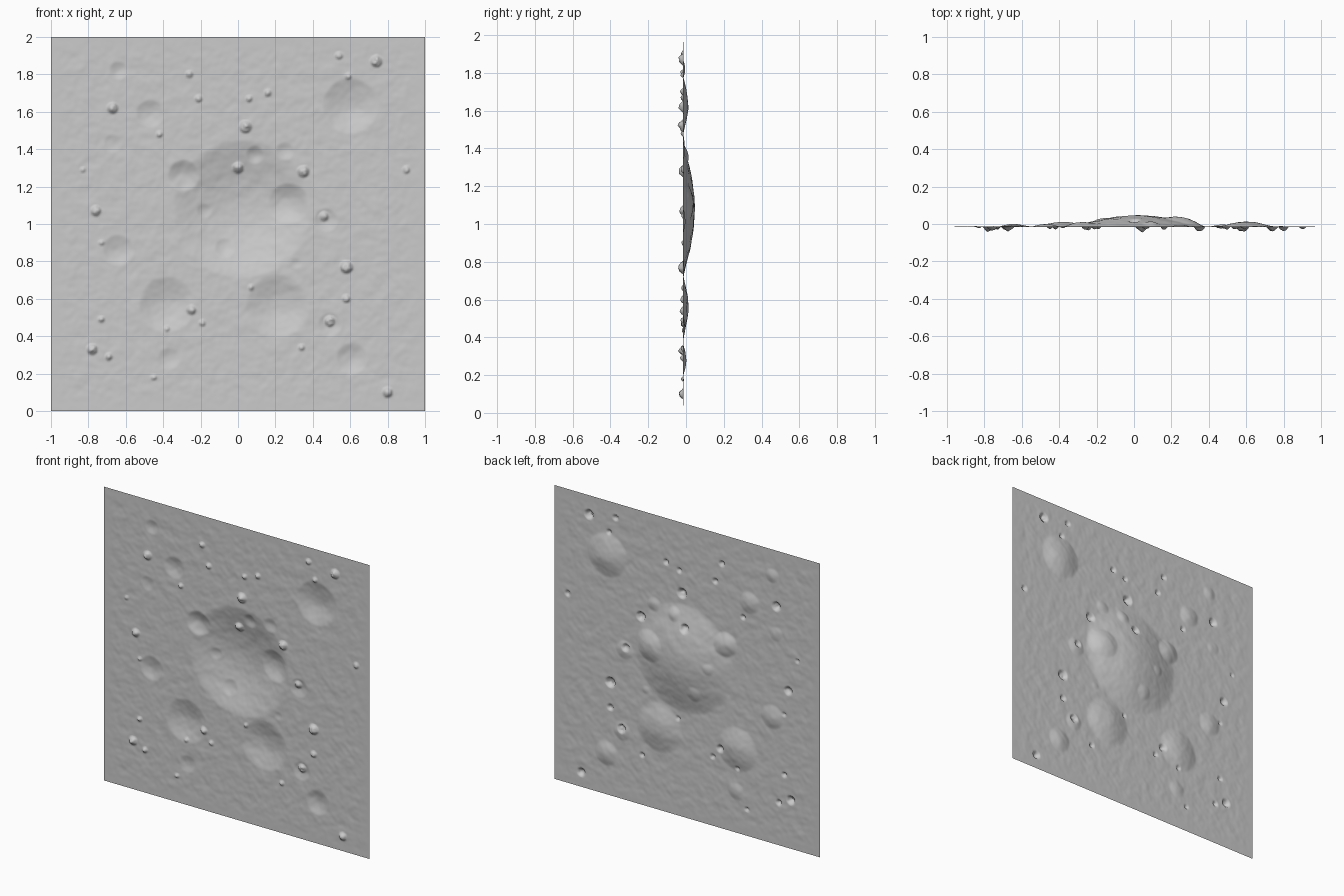
import bpy, bmesh, math
from mathutils import Vector, noise

BASE = -0.014   # y of the undisturbed sheet
N = 256

# Pressed-in bowls: x, z, radius, depth (towards +y)
bowls = [
    (0.02, 1.08, 0.37, 0.060), (0.60, 1.63, 0.15, 0.026), (-0.38, 0.57, 0.15, 0.024),
    (0.21, 0.56, 0.17, 0.026), (-0.29, 1.26, 0.085, 0.022), (0.27, 1.11, 0.11, 0.024),
    (-0.64, 0.86, 0.085, 0.014), (-0.47, 1.59, 0.075, 0.014), (0.61, 0.28, 0.085, 0.015),
    (-0.64, 1.82, 0.05, 0.010), (-0.67, 1.43, 0.05, 0.007), (-0.37, 0.28, 0.06, 0.009),
    (0.09, 1.37, 0.05, 0.011), (0.25, 1.39, 0.05, 0.008), (0.49, 0.46, 0.065, 0.010),
    (0.47, 1.02, 0.065, 0.012), (-0.07, 0.87, 0.055, 0.007), (-0.18, 1.07, 0.04, 0.006),
    (0.31, 0.79, 0.03, 0.004),
]

# Small stones standing proud: x, z, radius (towards -y)
stones = [
    (-0.67, 1.62, 0.030), (0.04, 1.52, 0.034), (0.35, 1.28, 0.032), (-0.76, 1.07, 0.028),
    (0.58, 0.77, 0.035), (0.74, 1.87, 0.032), (0.54, 1.90, 0.020), (-0.78, 0.33, 0.030),
    (0.80, 0.10, 0.028), (0.49, 0.48, 0.030), (0.00, 1.30, 0.030), (0.46, 1.04, 0.026),
    (0.59, 1.79, 0.018), (-0.25, 0.54, 0.026), (0.90, 1.29, 0.020), (-0.83, 1.29, 0.015),
    (0.16, 1.70, 0.020), (0.06, 1.67, 0.018), (-0.26, 1.80, 0.020), (-0.21, 1.67, 0.020),
    (-0.42, 1.48, 0.018), (-0.73, 0.90, 0.015), (-0.73, 0.49, 0.018), (0.58, 0.60, 0.022),
    (-0.38, 0.44, 0.016), (-0.19, 0.47, 0.018), (0.07, 0.66, 0.016), (-0.69, 0.29, 0.020),
    (-0.45, 0.18, 0.016), (0.34, 0.34, 0.018),
]


def height(x, z):
    p = Vector((x, z, 0))
    y = 0.0022 * noise.noise(p * 14) + 0.0012 * noise.noise(p * 32)
    y *= min(1, (1 - abs(x)) * 10, (1 - abs(z - 1)) * 10)
    for cx, cz, r, depth in bowls:
        d = ((x - cx) ** 2 + (z - cz) ** 2) / (r * r)
        if d < 1:
            y += depth * (1 - d) ** 1.4
    for cx, cz, r in stones:
        d = ((x - cx) ** 2 + (z - cz) ** 2) / (r * r)
        if d < 1:
            lump = 1 + 0.5 * noise.noise(p * 60)
            y -= 0.75 * r * lump * (1 - d) ** 0.9
    return y


# Upright square sheet, sculpted vertex by vertex
bm = bmesh.new()
bmesh.ops.create_grid(bm, x_segments=N, y_segments=N, size=1)
for v in bm.verts:
    x, z = v.co.x, v.co.y + 1
    v.co = (x, BASE + height(x, z), z)
for f in bm.faces:
    f.smooth = True
mesh = bpy.data.meshes.new("cratered_ground")
bm.to_mesh(mesh)
bm.free()
ground = bpy.data.objects.new("cratered_ground", mesh)
bpy.context.collection.objects.link(ground)
